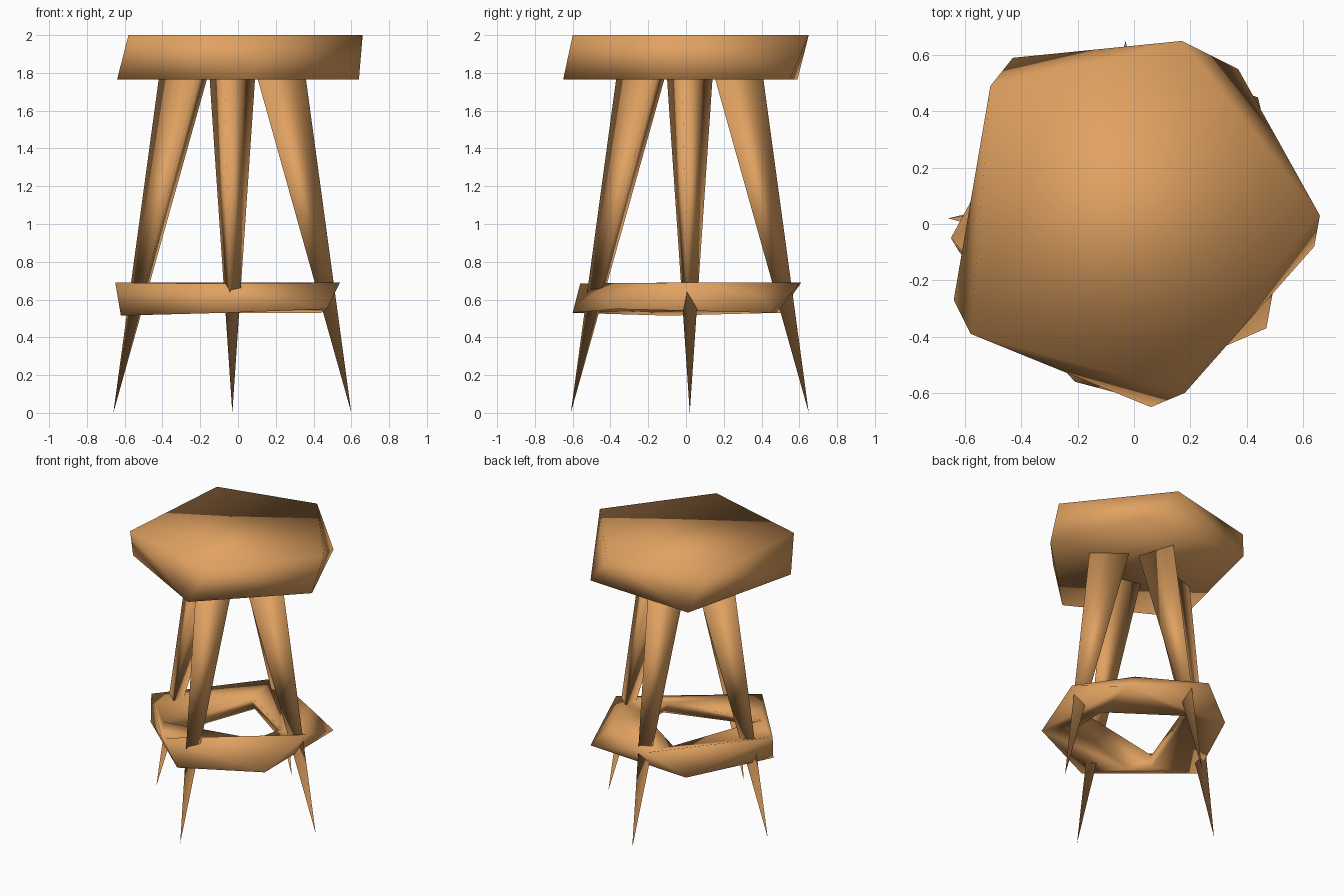
import bpy, bmesh, math

if "Cube" in bpy.data.objects:
    bpy.data.objects.remove(bpy.data.objects["Cube"])

wood = bpy.data.materials.new("warm wood")
wood.diffuse_color = (0.75, 0.36, 0.12, 1)
wood.use_nodes = True
wood.node_tree.nodes["Principled BSDF"].inputs["Base Color"].default_value = wood.diffuse_color
CX, CY = -0.03, 0.02          # axis of the legs and footrest


def finish(name, bm):
    bmesh.ops.recalc_face_normals(bm, faces=bm.faces)
    me = bpy.data.meshes.new(name)
    bm.to_mesh(me)
    bm.free()
    me.materials.append(wood)
    me.polygons.foreach_set("use_smooth", [True] * len(me.polygons))
    ob = bpy.data.objects.new(name, me)
    bpy.context.collection.objects.link(ob)
    return ob


def ang(v):
    return math.atan2(v.co.y - CY, v.co.x - CX) % math.tau


def loop(bm, pts):
    return sorted([bm.verts.new(p) for p in pts], key=ang)


def zip_loops(bm, a, b):
    """Join two loops of different counts with triangles, in angle order."""
    i = j = 0
    na, nb = len(a), len(b)
    while i < na or j < nb:
        next_a = ang(a[(i + 1) % na]) + math.tau * ((i + 1) // na)
        next_b = ang(b[(j + 1) % nb]) + math.tau * ((j + 1) // nb)
        if j >= nb or (i < na and next_a <= next_b):
            bm.faces.new((a[i % na], a[(i + 1) % na], b[j % nb]))
            i += 1
        else:
            bm.faces.new((a[i % na], b[(j + 1) % nb], b[j % nb]))
            j += 1


# seat: two twisted pentagons
bm = bmesh.new()
top = loop(bm, [(x, y, 2.0) for x, y in
                [(.66, .03), (.17, .65), (-.51, .49), (-.58, -.39), (.18, -.60)]])
low = loop(bm, [(x, y, 1.765) for x, y in
                [(.64, -.08), (.37, .55), (-.43, .59), (-.64, -.27), (.06, -.65)]])
zip_loops(bm, top, low)
bm.faces.new(top)
bm.faces.new(low)
finish("seat", bm)

# footrest ring: faceted outer wall around an irregular hole
bm = bmesh.new()
outer_top = loop(bm, [(.54, .02, .69), (.30, .37, .69), (-.12, .61, .69),
                      (-.65, -.05, .69), (-.21, -.56, .685)])
outer_low = loop(bm, [(.47, -.37, .55), (.44, .45, .53), (-.35, .50, .53),
                      (-.62, -.10, .515), (-.06, -.60, .53)])
inner_top = loop(bm, [(x, y, .65) for x, y in
                      [(.25, -.16), (.30, .06), (-.15, .36), (-.39, -.29)]])
inner_low = loop(bm, [(x, y, .55) for x, y in
                      [(.32, -.20), (.33, .06), (-.14, .39), (-.38, -.27), (-.28, -.39)]])
zip_loops(bm, outer_top, outer_low)
zip_loops(bm, outer_top, inner_top)
zip_loops(bm, inner_top, inner_low)
zip_loops(bm, outer_low, inner_low)
finish("footrest", bm)

# legs: four three-sided spikes, wide under the seat and pointed at the floor
for k, name in enumerate(["right_leg", "back_leg", "left_leg", "front_leg"]):
    a = k * math.pi / 2
    ca, sa = math.cos(a), math.sin(a)

    def place(r, t, z):
        return (CX + r * ca - t * sa, CY + r * sa + t * ca, z)

    bm = bmesh.new()
    tip = bm.verts.new(place(.63, 0, 0))
    base = [bm.verts.new(place(r, t, 1.765)) for r, t in
            [(.39, -.04), (.19, .12), (.135, -.12)]]
    for i in range(3):
        bm.faces.new((base[i], base[(i + 1) % 3], tip))
    bm.faces.new(base)
    finish(name, bm)
